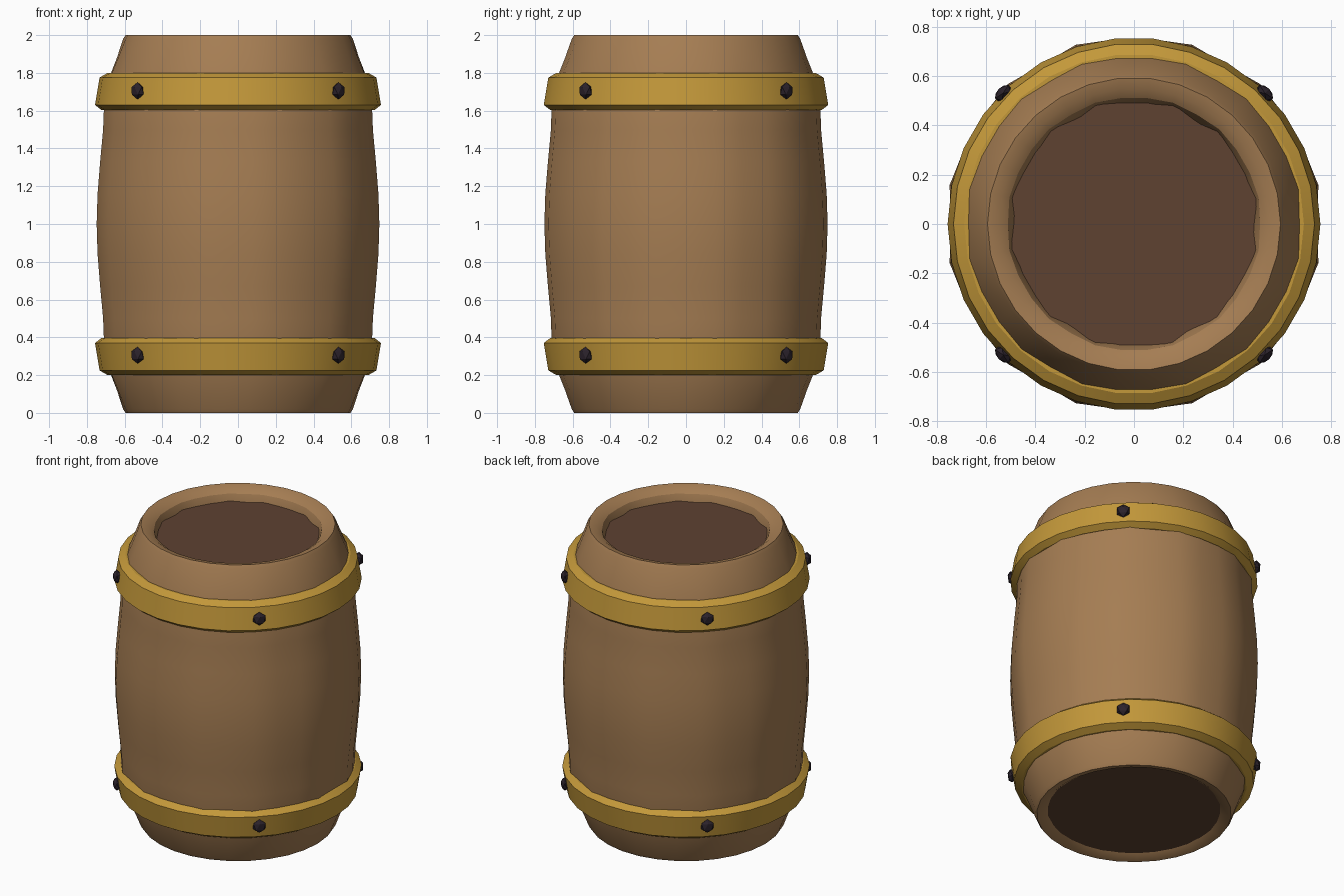
import bpy, bmesh, math
from mathutils import Matrix, Vector

if "Cube" in bpy.data.objects:
    bpy.data.objects.remove(bpy.data.objects["Cube"])

SEG = 30


def material(name, rgb):
    m = bpy.data.materials.new(name)
    m.diffuse_color = (*rgb, 1)
    m.use_nodes = True
    m.node_tree.nodes["Principled BSDF"].inputs["Base Color"].default_value = m.diffuse_color
    return m


WOOD = material("oak wood", (0.376, 0.205, 0.086))
DARK = material("dark wood", (0.112, 0.054, 0.031))
BRASS = material("brass", (0.546, 0.314, 0.042))
IRON = material("black iron", (0.024, 0.016, 0.024))


def finish(bm, name, mat, smooth=True):
    bmesh.ops.recalc_face_normals(bm, faces=bm.faces)
    me = bpy.data.meshes.new(name)
    bm.to_mesh(me)
    bm.free()
    me.materials.append(mat)
    ob = bpy.data.objects.new(name, me)
    bpy.context.collection.objects.link(ob)
    if smooth:
        bpy.ops.object.select_all(action='DESELECT')
        ob.select_set(True)
        bpy.context.view_layer.objects.active = ob
        bpy.ops.object.shade_smooth_by_angle(angle=math.radians(30))
    return ob


def lathe(name, profile, mat, closed=True):
    """Spin (radius, z, stave ripple) points; the ripple dents the seams of 12 staves."""
    bm = bmesh.new()
    rings = []
    for r, z, d in profile:
        ring = []
        for i in range(SEG):
            a = math.tau * i / SEG
            rr = r - d * math.cos(12 * a)
            ring.append(bm.verts.new((rr * math.cos(a), rr * math.sin(a), z)))
        rings.append(ring)
    pairs = list(zip(rings, rings[1:]))
    if closed:
        pairs.append((rings[-1], rings[0]))
    else:
        bm.faces.new(rings[0])
        bm.faces.new(rings[-1])
    for a, b in pairs:
        for i in range(SEG):
            j = (i + 1) % SEG
            bm.faces.new((a[i], a[j], b[j], b[i]))
    return finish(bm, name, mat)


# Barrel wall: outer bulge with soft staves, rounded rims, rippled inner wall
half = [(0.595, 0.0, 0), (0.608, 0.02, 0), (0.645, 0.12, 0.004), (0.686, 0.22, 0.006),
        (0.719, 0.40, 0.009), (0.722, 0.50, 0.010), (0.738, 0.67, 0.010),
        (0.752, 0.84, 0.010)]
outer = half + [(0.757, 1.0, 0.010)] + [(r, 2 - z, d) for r, z, d in reversed(half)]
inner = [(0.55, 1.99, 0), (0.515, 1.965, 0.003), (0.49, 1.90, 0.013),
         (0.49, 0.10, 0.013), (0.515, 0.035, 0.003), (0.55, 0.01, 0)]
lathe("barrel_wall", outer + inner, WOOD)

# Lid and bottom boards
lathe("lid", [(0.51, 1.88, 0), (0.51, 1.92, 0)], DARK, closed=False)
lathe("bottom_board", [(0.53, 0.025, 0), (0.53, 0.06, 0)], DARK, closed=False)

# Two bevelled hoops, mirrored about the middle
hoop = [(0.66, 1.60, 0), (0.722, 1.603, 0), (0.757, 1.63, 0), (0.733, 1.775, 0),
        (0.69, 1.80, 0), (0.64, 1.80, 0)]
lathe("upper_hoop", hoop, BRASS)
lathe("lower_hoop", [(r, 2 - z, d) for r, z, d in hoop], BRASS)

# Four rivets on each hoop
for label, z in (("upper", 1.705), ("lower", 0.305)):
    for k in range(4):
        a = math.radians(45 + 90 * k)
        bm = bmesh.new()
        bmesh.ops.create_icosphere(bm, subdivisions=1, radius=0.045)
        bm.transform(Matrix.Translation(Vector((0.752 * math.cos(a), 0.752 * math.sin(a), z)))
                     @ Matrix.Rotation(a, 4, 'Z') @ Matrix.Diagonal((0.6, 1, 1, 1)))
        finish(bm, f"{label}_rivet_{k + 1}", IRON, smooth=False)
